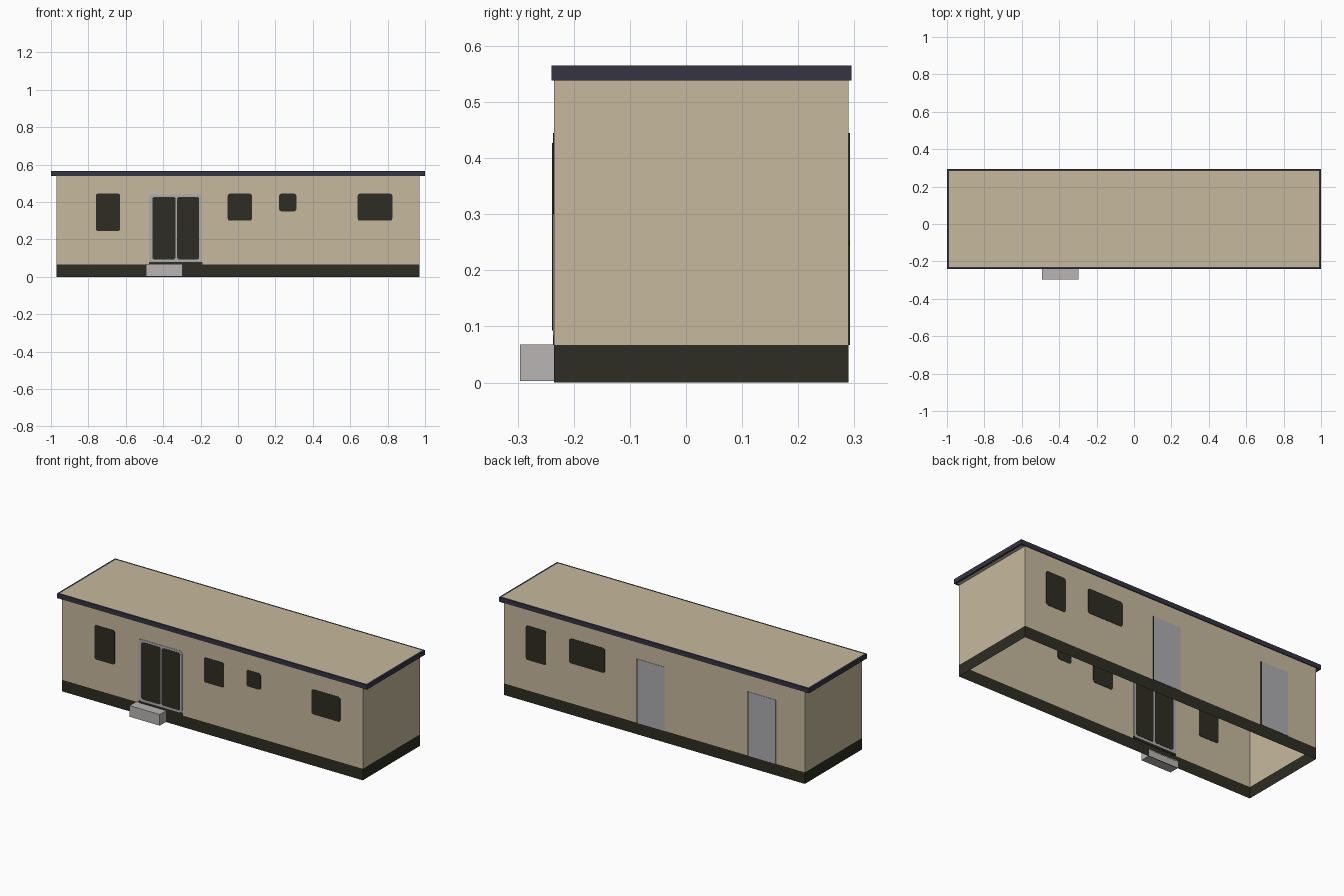
import bpy, bmesh, math
from mathutils import Vector

if "Cube" in bpy.data.objects:
    bpy.data.objects.remove(bpy.data.objects["Cube"])


def mat(name, r, g, b):
    lin = [(c / 255 / 12.92) if c < 10 else ((c / 255 + 0.055) / 1.055) ** 2.4 for c in (r, g, b)]
    m = bpy.data.materials.new(name)
    m.diffuse_color = (*lin, 1)
    m.use_nodes = True
    m.node_tree.nodes["Principled BSDF"].inputs["Base Color"].default_value = m.diffuse_color
    return m


BEIGE = mat("beige_wall", 198, 185, 157)
DARK = mat("dark_olive", 45, 45, 35)
TRIM = mat("slate_trim", 53, 52, 66)
GREY = mat("door_grey", 173, 173, 176)
STEP = mat("step_grey", 184, 181, 179)

X, Y0, Y1 = 0.97, -0.235, 0.29       # wall outline
BASE, EAVE, TOP = 0.067, 0.538, 0.565


def finish(bm, name, mats):
    bmesh.ops.recalc_face_normals(bm, faces=bm.faces)
    me = bpy.data.meshes.new(name)
    bm.to_mesh(me)
    bm.free()
    for m in mats:
        me.materials.append(m)
    ob = bpy.data.objects.new(name, me)
    bpy.context.collection.objects.link(ob)
    return ob


def box_bm(lo, hi):
    bm = bmesh.new()
    bmesh.ops.create_cube(bm, size=1)
    for v in bm.verts:
        v.co = Vector([lo[i] + (v.co[i] + 0.5) * (hi[i] - lo[i]) for i in range(3)])
    return bm


def wall_band(name, z0, z1, m):
    """Open ring of thin walls."""
    bm = box_bm((-X, Y0, z0), (X, Y1, z1))
    bm.normal_update()
    caps = [f for f in bm.faces if abs(f.normal.z) > 0.5]
    bmesh.ops.delete(bm, geom=caps, context='FACES_ONLY')
    finish(bm, name, [m])


def plate(name, y, x0, x1, z0, z1, m, r=0.012, half=0.002):
    """Thin plate straddling the wall at y, showing inside and out."""
    bm = box_bm((x0, y - half, z0), (x1, y + half, z1))
    if r:
        corners = [e for e in bm.edges
                   if abs(e.verts[0].co.y - e.verts[1].co.y) > half]
        bmesh.ops.bevel(bm, geom=corners, offset=r, segments=3, profile=0.5, affect='EDGES')
    finish(bm, name, [m])


# walls, open underneath
wall_band("base_skirt", 0, BASE, DARK)
wall_band("walls", BASE, EAVE, BEIGE)

# roof slab with a slate border around beige panels
bm = box_bm((-1, -0.24, EAVE), (1, 0.295, TOP))
bm.normal_update()
panels = [f for f in bm.faces if abs(f.normal.z) > 0.5]
for f in panels:
    bmesh.ops.inset_individual(bm, faces=[f], thickness=0.016)
    f.material_index = 1
finish(bm, "roof", [TRIM, BEIGE])

# windows: x0, x1, z0
for i, (a, b, z) in enumerate([(-0.76, -0.63, 0.245), (-0.055, 0.075, 0.30),
                               (0.22, 0.312, 0.35), (0.64, 0.825, 0.30)]):
    plate(f"front_window_{i}", Y0, a, b, z, 0.445, DARK)
for i, (a, b, z) in enumerate([(0.70, 0.83, 0.245), (0.32, 0.55, 0.30)]):
    plate(f"back_window_{i}", Y1, a, b, z, 0.445, DARK)

# double front door
plate("front_door_frame", Y0, -0.475, -0.195, 0.08, 0.44, GREY)
plate("front_door_threshold", Y0, -0.475, -0.19, BASE, 0.08, DARK, r=0)
for i, (a, b) in enumerate([(-0.458, -0.334), (-0.326, -0.208)]):
    plate(f"front_door_pane_{i}", Y0, a, b, 0.093, 0.427, DARK, half=0.0035)

# back doors with a dark hinge line
for i, (a, b) in enumerate([(-0.065, 0.11), (-0.783, -0.608)]):
    plate(f"back_door_{i}", Y1, a, b, BASE, 0.44, GREY, r=0)
    plate(f"back_door_hinge_{i}", Y1, b, b + 0.006, BASE, 0.44, DARK, r=0)

# entrance step
finish(box_bm((-0.492, -0.296, 0.003), (-0.298, Y0, 0.068)), "entrance_step", [STEP])
